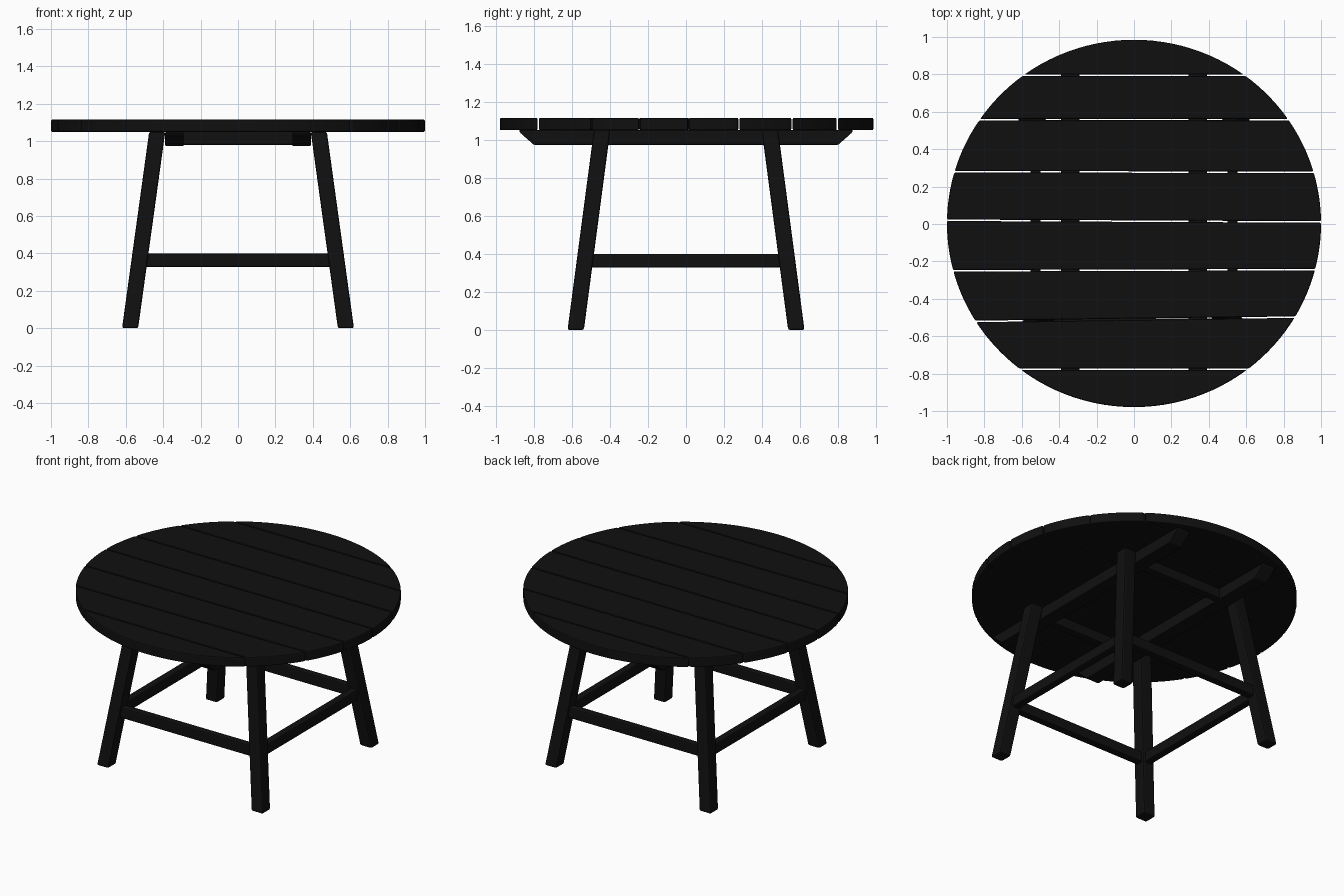
import bpy, bmesh, math
from mathutils import Vector

if "Cube" in bpy.data.objects:
    bpy.data.objects.remove(bpy.data.objects["Cube"])

mat = bpy.data.materials.new("dark_stain")
mat.diffuse_color = (0.005, 0.005, 0.005, 1)
mat.use_nodes = True
mat.node_tree.nodes["Principled BSDF"].inputs["Base Color"].default_value = mat.diffuse_color
RX, RY, CY = 1.0, 0.982, 0.003
TOP, UNDER = 1.115, 1.05


def finish(name, bm, bevel):
    bmesh.ops.remove_doubles(bm, verts=bm.verts, dist=1e-4)
    bmesh.ops.recalc_face_normals(bm, faces=bm.faces)
    me = bpy.data.meshes.new(name)
    bm.to_mesh(me)
    bm.free()
    ob = bpy.data.objects.new(name, me)
    bpy.context.collection.objects.link(ob)
    me.materials.append(mat)
    mod = ob.modifiers.new("bevel", 'BEVEL')
    mod.width = bevel
    mod.segments = 2
    mod.limit_method = 'ANGLE'
    mod.angle_limit = math.radians(35)
    return ob


def loft(name, ring_a, ring_b, bevel=0.008):
    """Closed solid between two matching rings of points."""
    bm = bmesh.new()
    a = [bm.verts.new(p) for p in ring_a]
    b = [bm.verts.new(p) for p in ring_b]
    bm.faces.new(a[::-1])
    bm.faces.new(b)
    n = len(a)
    for i in range(n):
        j = (i + 1) % n
        bm.faces.new((a[i], a[j], b[j], b[i]))
    return finish(name, bm, bevel)


def box(name, x0, x1, y0, y1, z0, z1, bevel=0.008):
    ring = [(x0, y0), (x1, y0), (x1, y1), (x0, y1)]
    return loft(name, [(x, y, z0) for x, y in ring], [(x, y, z1) for x, y in ring], bevel)


def rim_angle(line, side, shift):
    """Angle on the rim where a plank edge (y at x=-1, y at x=1) meets it."""
    t = 0.0
    for _ in range(20):
        x = side * RX * math.cos(t)
        y = line[0] + (line[1] - line[0]) * (x + 1) / 2 + shift
        t = math.asin(max(-1, min(1, (y - CY) / RY)))
    return t


# Round top: eight planks along x with slightly uneven seams
seams = [(-0.777, -0.777), (-0.523, -0.496), (-0.25, -0.244), (0.02, 0.011),
         (0.279, 0.277), (0.557, 0.558), (0.796, 0.796)]
GAP = 0.004
lines = [None] + seams + [None]
for k in range(8):
    lo, hi = lines[k], lines[k + 1]
    ring = []
    for side in (1, -1):
        t0 = rim_angle(lo, side, GAP) if lo else -math.pi / 2
        t1 = rim_angle(hi, side, -GAP) if hi else math.pi / 2
        steps = 8 if lo and hi else 12
        arc = [t0 + (t1 - t0) * i / steps for i in range(steps + 1)]
        if side < 0:
            arc.reverse()
        for t in arc:
            p = (side * RX * math.cos(t), CY + RY * math.sin(t))
            if not ring or (Vector(p) - Vector(ring[-1])).length > 1e-4:
                ring.append(p)
    if (Vector(ring[0]) - Vector(ring[-1])).length < 1e-4:
        ring.pop()
    loft(f"top_plank_{k + 1}", [(x, y, UNDER) for x, y in ring],
         [(x, y, TOP) for x, y in ring], 0.007)

# Battens under the planks with slanted ends
profile = [(-0.88, UNDER), (-0.87, 1.035), (-0.80, 0.973),
           (0.80, 0.973), (0.87, 1.035), (0.88, UNDER)]
for s, side in ((-1, "left"), (1, "right")):
    loft(f"{side}_batten", [(s * 0.34 - 0.049, y, z) for y, z in profile],
         [(s * 0.34 + 0.049, y, z) for y, z in profile], 0.006)

H = 0.043  # half leg width
for sy, end in ((-1, "front"), (1, "back")):
    # Cross rail between the battens, and low stretcher between the legs
    box(f"{end}_cross_rail", -0.30, 0.30, sy * 0.44 - 0.027, sy * 0.44 + 0.027, 0.98, UNDER)
    box(f"{end}_stretcher", -0.51, 0.51, sy * 0.53 - 0.026, sy * 0.53 + 0.026, 0.328, 0.40)
    # Splayed square legs
    for sx, side in ((-1, "left"), (1, "right")):
        sq = [(-H, -H), (H, -H), (H, H), (-H, H)]
        loft(f"{end}_{side}_leg",
             [(sx * 0.577 + x, sy * 0.58 + y, 0) for x, y in sq],
             [(sx * 0.432 + x, sy * 0.441 + y, UNDER) for x, y in sq], 0.01)

# Side stretchers
for sx, side in ((-1, "left"), (1, "right")):
    box(f"{side}_stretcher", sx * 0.527 - 0.026, sx * 0.527 + 0.026, -0.51, 0.51, 0.328, 0.40)
